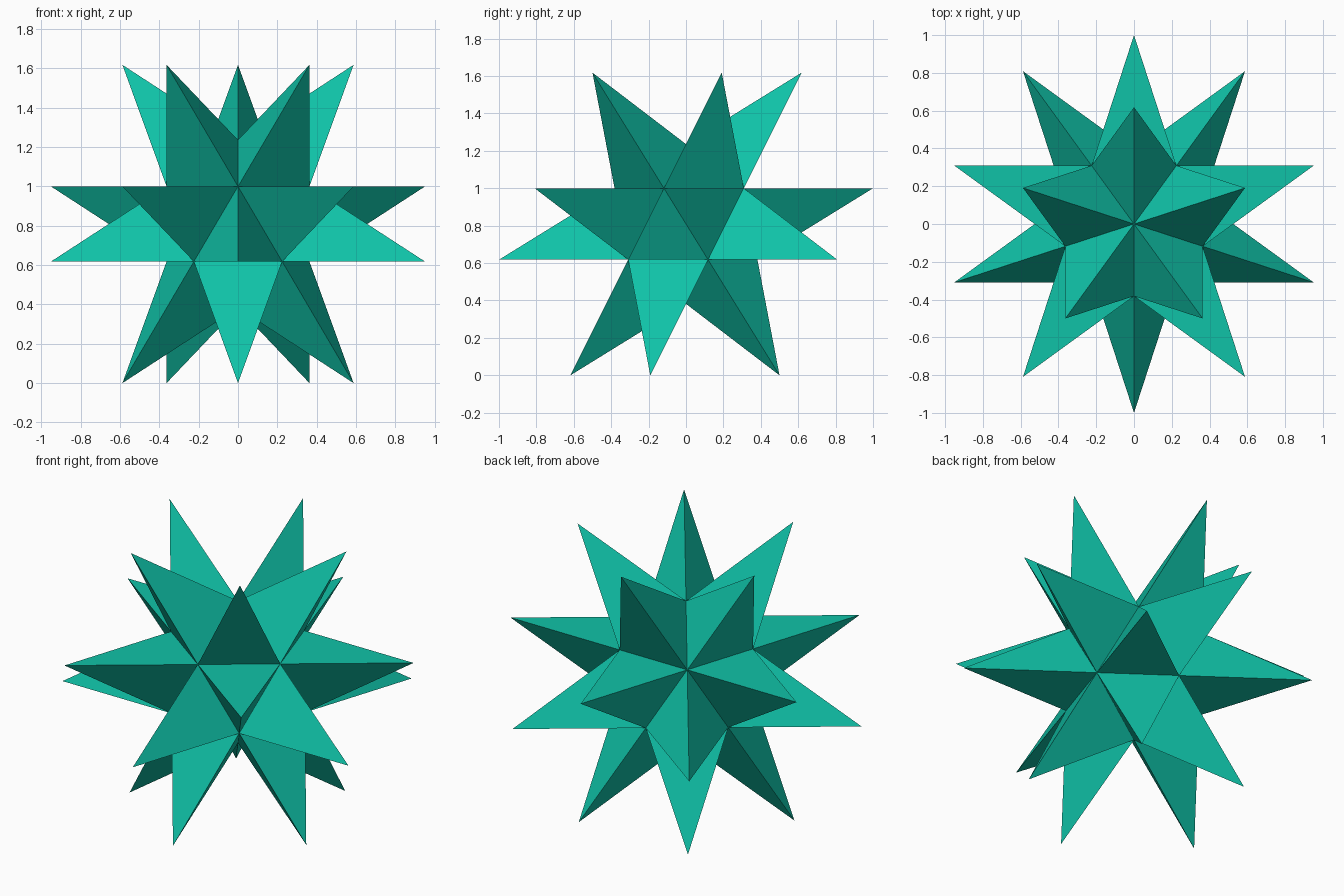
import bpy
import bmesh
import math
from mathutils import Matrix

cube = bpy.data.objects.get("Cube")
if cube:
    bpy.data.objects.remove(cube, do_unlink=True)

PHI = (1 + math.sqrt(5)) / 2
CENTRE_Z = PHI / 2                               # middle of the star
TIP_RADIUS = math.hypot(1, PHI - 1 - CENTRE_Z)   # centre to spike tip
CORE_RADIUS = math.sqrt(5) * (CENTRE_Z - 1 / PHI)  # centre to valley points

# Single teal colour
teal = bpy.data.materials.new("teal")
teal.use_nodes = True
colour = (0.005, 0.54, 0.39, 1)
teal.diffuse_color = colour
teal.node_tree.nodes["Principled BSDF"].inputs["Base Color"].default_value = colour

# Twenty-sided core, turned so a valley point faces the front
bm = bmesh.new()
bmesh.ops.create_icosphere(bm, subdivisions=1, radius=CORE_RADIUS,
                           matrix=Matrix.Rotation(-math.pi / 2, 4, "Z"))

# Raise a three-sided spike on every core face
tips = bmesh.ops.poke(bm, faces=bm.faces[:])["verts"]
for tip in tips:
    tip.co = tip.co.normalized() * TIP_RADIUS

bmesh.ops.translate(bm, verts=bm.verts[:], vec=(0, 0, CENTRE_Z))
bmesh.ops.recalc_face_normals(bm, faces=bm.faces[:])

mesh = bpy.data.meshes.new("spiked_star")
bm.to_mesh(mesh)
bm.free()
mesh.materials.append(teal)
star = bpy.data.objects.new("spiked_star", mesh)
bpy.context.collection.objects.link(star)
